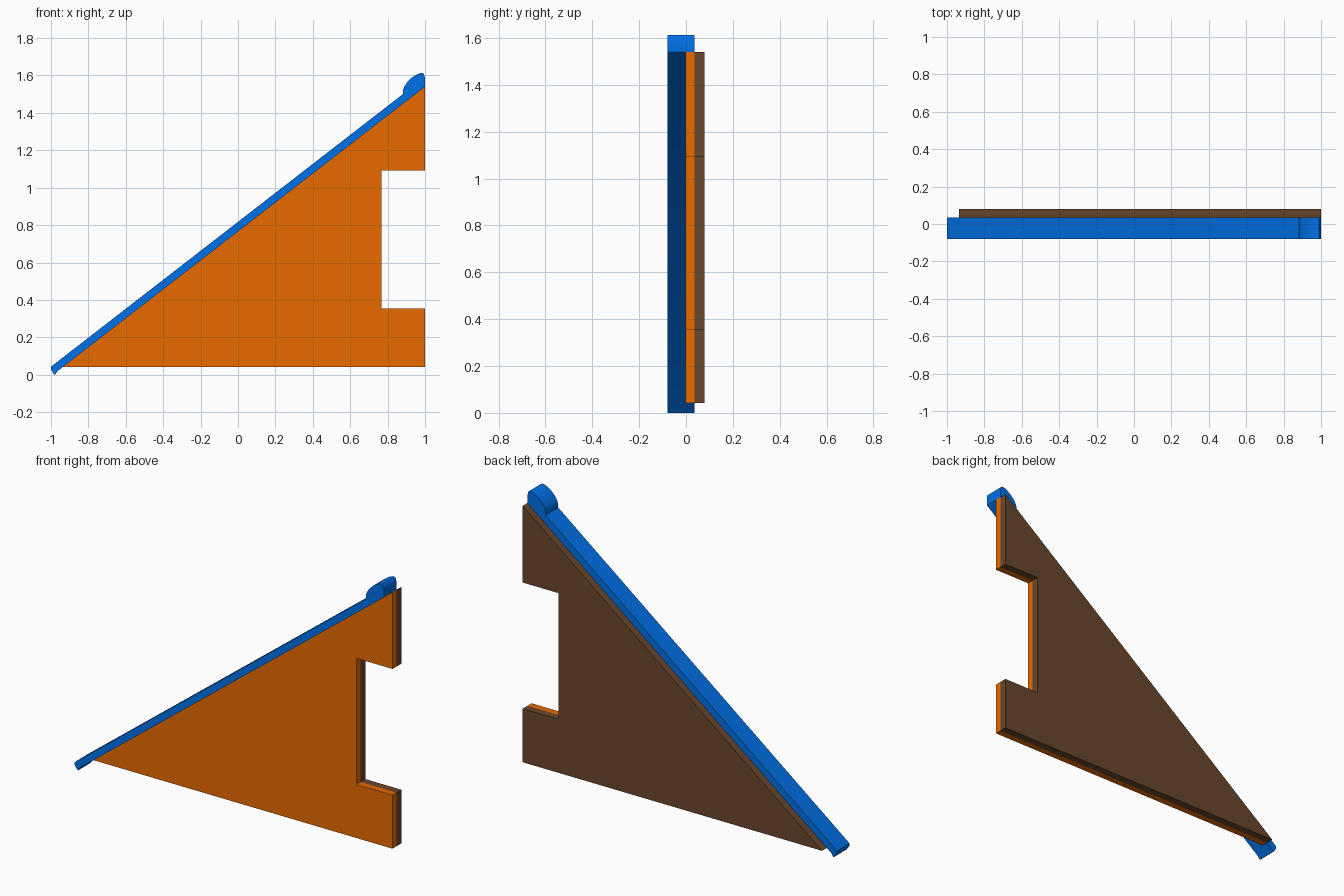
import bpy, bmesh, math

if "Cube" in bpy.data.objects:
    bpy.data.objects.remove(bpy.data.objects["Cube"])


def material(name, color):
    m = bpy.data.materials.new(name)
    m.diffuse_color = (*color, 1)
    m.use_nodes = True
    m.node_tree.nodes["Principled BSDF"].inputs["Base Color"].default_value = m.diffuse_color
    return m


def extrude_profile(name, profile, y_levels, mats, smooth=False):
    """Extrude an x/z outline through y levels, one material per layer."""
    bm = bmesh.new()
    rings = [[bm.verts.new((x, y, z)) for x, z in profile] for y in y_levels]
    bm.faces.new(rings[0])
    bm.faces.new(rings[-1]).material_index = len(mats) - 1
    n = len(profile)
    for layer, (a, b) in enumerate(zip(rings, rings[1:])):
        for i in range(n):
            j = (i + 1) % n
            bm.faces.new((a[i], a[j], b[j], b[i])).material_index = layer
    bmesh.ops.recalc_face_normals(bm, faces=bm.faces)
    mesh = bpy.data.meshes.new(name)
    bm.to_mesh(mesh)
    bm.free()
    ob = bpy.data.objects.new(name, mesh)
    bpy.context.collection.objects.link(ob)
    for m in mats:
        mesh.materials.append(m)
    if smooth:
        bpy.ops.object.select_all(action='DESELECT')
        ob.select_set(True)
        bpy.context.view_layer.objects.active = ob
        bpy.ops.object.shade_smooth_by_angle(angle=math.radians(35))
    return ob


blue = material("blue", (0.0, 0.165, 0.8))
orange = material("orange", (0.8, 0.147, 0.0))
brown = material("brown", (0.145, 0.063, 0.025))

SLOPE = 0.774


def under(x):
    """Height of the sloped underside of the rail."""
    return 0.766 + SLOPE * x


# Notched triangular panel, orange front half and brown back half
bottom = 0.042
panel = [((bottom - 0.766) / SLOPE, bottom), (1, bottom), (1, 0.355),
         (0.767, 0.355), (0.767, 1.092), (1, 1.092), (1, under(1))]
extrude_profile("notched_panel", panel, (-0.002, 0.036, 0.08), (orange, brown))

# Sloped rail with a rounded raised stop at its upper end
rail = [(-0.978, 0.0), (-0.984, 0.003), (-1, 0.028), (-1, 0.041),
        (-0.995, 0.047), (0.882, under(0.882) + 0.052),
        (0.882, 1.522), (0.889, 1.541), (0.905, 1.565), (0.926, 1.586),
        (0.949, 1.602), (0.972, 1.612), (0.988, 1.613), (0.995, 1.606),
        (1, 1.585), (1, under(1)), (-0.965, under(-0.965))]
extrude_profile("sloped_rail", rail, (-0.08, 0.036), (blue,), smooth=True)
